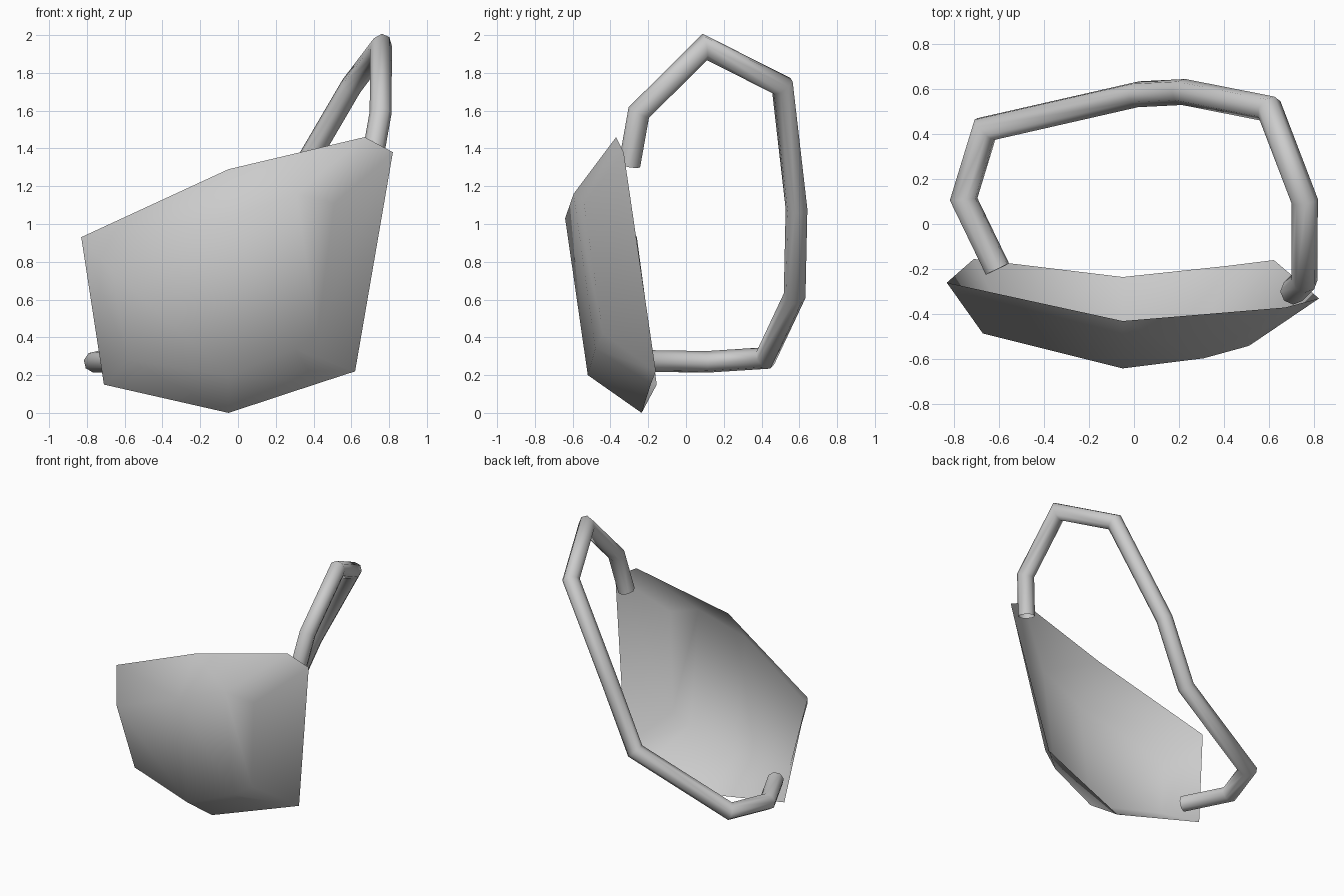
import bpy, bmesh, math
from mathutils import Vector

if "Cube" in bpy.data.objects:
    bpy.data.objects.remove(bpy.data.objects["Cube"])


def make_object(name, bm):
    for f in bm.faces:
        f.smooth = True
    mesh = bpy.data.meshes.new(name)
    bm.to_mesh(mesh)
    bm.free()
    obj = bpy.data.objects.new(name, mesh)
    bpy.context.collection.objects.link(obj)
    return obj


# Domed patch: an open sheet, rows run from top rim to bottom rim
rows = [
    [(-.83, -.26, .93), (-.05, -.43, 1.29), (.67, -.37, 1.46), (.82, -.33, 1.38)],
    [(-.67, -.485, .75), (-.05, -.64, 1.03), (.31, -.595, 1.16), (.51, -.54, 1.11)],
    [(-.58, -.40, .28), (-.05, -.52, .20), (.30, -.48, .34), (.42, -.44, .42)],
    [(-.71, -.155, .15), (-.05, -.235, 0), (.42, -.185, .155), (.62, -.16, .22)],
]
bm = bmesh.new()
grid = [[bm.verts.new(p) for p in row] for row in rows]
for r in range(3):
    for c in range(3):
        bm.faces.new((grid[r][c], grid[r + 1][c], grid[r + 1][c + 1], grid[r][c + 1]))
# side panels between the rim and the dome
bm.faces.new((grid[0][0], grid[3][0], grid[2][0], grid[1][0]))
bm.faces.new((grid[0][3], grid[1][3], grid[2][3], grid[3][3]))
make_object("eye_patch", bm)

# Strap: tube with mitred corners around the head
path = [Vector(p) for p in [
    (.705, -.30, 1.31), (.755, -.25, 1.59), (.757, .10, 1.937), (.60, .51, 1.73),
    (.22, .585, 1.08), (.02, .575, .62), (-.66, .42, .29), (-.755, .11, .27),
    (-.605, -.20, .275)]]
SIDES, RADIUS = 8, .058
dirs = [(b - a).normalized() for a, b in zip(path, path[1:])]
side = dirs[0].orthogonal().normalized()
up = dirs[0].cross(side)
ring = [path[0] + RADIUS * (side * math.cos(t) + up * math.sin(t))
        for t in (2 * math.pi * i / SIDES for i in range(SIDES))]
bm = bmesh.new()
loops = [[bm.verts.new(p) for p in ring]]
for i, d in enumerate(dirs):
    # slide the ring along the segment to the mitre plane at its end
    n = (d + dirs[i + 1]).normalized() if i + 1 < len(dirs) else d
    ring = [p + d * ((path[i + 1] - p).dot(n) / d.dot(n)) for p in ring]
    loops.append([bm.verts.new(p) for p in ring])
for a, b in zip(loops, loops[1:]):
    for k in range(SIDES):
        j = (k + 1) % SIDES
        bm.faces.new((a[k], a[j], b[j], b[k]))
bmesh.ops.recalc_face_normals(bm, faces=bm.faces)
make_object("strap", bm)
